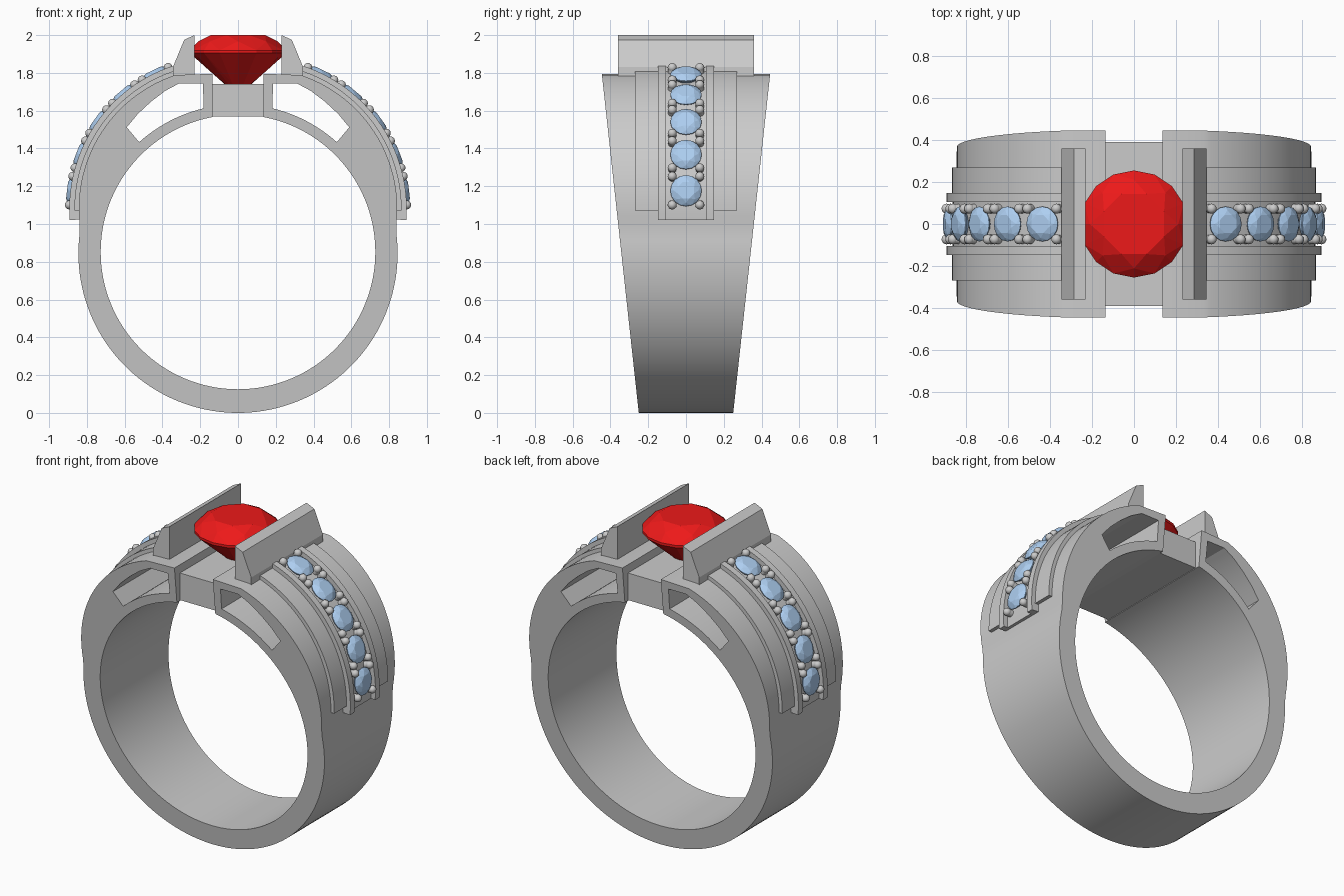
import bpy, bmesh
from math import sin, cos, pi, radians
from mathutils import Matrix, Vector

if "Cube" in bpy.data.objects:
    bpy.data.objects.remove(bpy.data.objects["Cube"])

CX, CZ = 0.096, 1.08          # centre of the shoulder arcs


def material(name, rgb):
    m = bpy.data.materials.new(name)
    m.diffuse_color = (*rgb, 1)
    m.use_nodes = True
    m.node_tree.nodes["Principled BSDF"].inputs["Base Color"].default_value = m.diffuse_color
    return m


RED = material("red_gem", (0.85, 0.01, 0.01))
BLUE = material("blue_gem", (0.42, 0.62, 0.88))


def finish(bm, name, mat=None, smooth=None):
    bmesh.ops.recalc_face_normals(bm, faces=bm.faces[:])
    me = bpy.data.meshes.new(name)
    bm.to_mesh(me)
    bm.free()
    ob = bpy.data.objects.new(name, me)
    bpy.context.collection.objects.link(ob)
    if mat:
        me.materials.append(mat)
    if smooth:
        bpy.ops.object.select_all(action='DESELECT')
        bpy.context.view_layer.objects.active = ob
        ob.select_set(True)
        bpy.ops.object.shade_smooth_by_angle(angle=radians(smooth))
    return ob


def prism(name, pts, y0, y1, smooth=None):
    """Extrude an xz outline along y; y0 and y1 are functions of z."""
    bm = bmesh.new()
    a = [bm.verts.new((x, y0(z), z)) for x, z in pts]
    b = [bm.verts.new((x, y1(z), z)) for x, z in pts]
    bm.faces.new(a)
    bm.faces.new(b[::-1])
    n = len(pts)
    for i in range(n):
        j = (i + 1) % n
        bm.faces.new((a[i], b[i], b[j], a[j]))
    return finish(bm, name, None, smooth)


def flat_prism(name, pts, y0, y1, smooth=None):
    return prism(name, pts, lambda z: y0, lambda z: y1, smooth)


def arc(cx, cz, r, d0, d1, n):
    return [(cx + r * cos(radians(d0 + (d1 - d0) * i / n)),
             cz + r * sin(radians(d0 + (d1 - d0) * i / n))) for i in range(n + 1)]


def flip(pts, s):
    return [(s * x, z) for x, z in pts]


# Tapered band, open at the top between the shoulders
outer = arc(0, 0.845, 0.845, -90, 7, 40) + arc(CX, CZ, 0.747, -6, 71.5, 28) + [(0.135, 1.795)]
inner = arc(0, 0.852, 0.727, -90, 79.3, 60)
outline = flip(outer[:0:-1], -1) + outer + inner[::-1] + flip(inner[1:], -1)
band = prism("band", outline, lambda z: -0.25 - 0.109 * z, lambda z: 0.25 + 0.109 * z)

# Open windows through both shoulders
window = [(0.185, 1.745), (0.31, 1.745), (0.385, 1.705), (0.46, 1.648), (0.53, 1.583),
          (0.589, 1.512)] + arc(0, 0.852, 0.782, 48, 76.5, 12)
for s in (-1, 1):
    cutter = flat_prism("window_cutter", flip(window, s), -1, 1)
    cutter.hide_render = True
    mod = band.modifiers.new("window", 'BOOLEAN')
    mod.object, mod.operation, mod.solver = cutter, 'DIFFERENCE', 'EXACT'
    bpy.context.view_layer.objects.active = band
    bpy.ops.object.modifier_apply(modifier=mod.name)
    bpy.data.objects.remove(cutter)
bpy.ops.object.select_all(action='DESELECT')
band.select_set(True)
bpy.context.view_layer.objects.active = band
bpy.ops.object.shade_smooth_by_angle(angle=radians(20))

# Block under the main gem
flat_prism("seat", [(-0.135, 1.57), (0.135, 1.57), (0.135, 1.742), (-0.135, 1.742)], -0.39, 0.39)


def brilliant(name, R, table, crown, depth, mat, matrix):
    """Faceted round gem, girdle at local z = 0."""
    bm = bmesh.new()

    def ring(r, z, n, off=0):
        for i in range(n):
            a = 2 * pi * (i + off) / n
            bm.verts.new((r * cos(a), r * sin(a), z))
    ring(table, crown, 8, 0.5)
    ring((table + R) / 2 * 1.03, crown * 0.62, 8)
    ring(R, 0.03 * R, 16)
    ring(R, -0.03 * R, 16)
    ring(R * 0.3, -depth * 0.72, 8, 0.5)
    bm.verts.new((0, 0, -depth))
    bmesh.ops.convex_hull(bm, input=bm.verts[:])
    bmesh.ops.dissolve_limit(bm, angle_limit=0.01, verts=bm.verts[:], edges=bm.edges[:])
    bm.transform(matrix)
    return finish(bm, name, mat)


brilliant("main_gem", 0.255, 0.155, 0.088, 0.235, RED, Matrix.Translation((0, 0, 1.912)))

for s, side in ((-1, "left"), (1, "right")):
    # Bar gripping the main gem
    bar = [(0.23, 1.775), (0.345, 1.775), (0.345, 1.83), (0.285, 1.975), (0.23, 2.0)]
    flat_prism(side + "_bar", flip(bar, s), -0.36, 0.36)

    # Raised arched strips: channel floor, rails and outer steps
    def strip(name, r, d0, d1, y0, y1):
        pts = arc(CX, CZ, r, d0, d1, 28) + arc(CX, CZ, 0.72, d1, d0, 28)
        flat_prism(f"{side}_{name}", flip(pts, s), y0, y1, 20)
    strip("channel_floor", 0.768, -4.3, 71.5, -0.106, 0.106)
    for t in (-1, 1):
        strip("rail", 0.797, -4.3, 71.7, *sorted((t * 0.105, t * 0.147)))
        strip("step", 0.77, -0.7, 71.2, *sorted((t * 0.146, t * 0.27)))

    # Row of small gems with four bead prongs each
    prongs = bmesh.new()
    for k in range(5):
        d = 7 + 14.35 * k

        def place(deg, r, y):
            c, n = cos(radians(deg)), sin(radians(deg))
            return (Matrix.Translation((s * (CX + r * c), y, CZ + r * n))
                    @ Matrix.Rotation(s * radians(90 - deg), 4, 'Y'))
        brilliant(f"{side}_small_gem_{k + 1}", 0.083, 0.047, 0.026, 0.07, BLUE, place(d, 0.789, 0))
        for e in (-5.5, 5.5):
            for y in (-0.073, 0.073):
                bmesh.ops.create_uvsphere(prongs, u_segments=14, v_segments=8, radius=0.024,
                                          matrix=place(d + e, 0.797, y))
                bmesh.ops.create_cone(prongs, segments=14, radius1=0.022, radius2=0.022,
                                      depth=0.05, matrix=place(d + e, 0.77, y))
    finish(prongs, side + "_prongs", None, 40)
